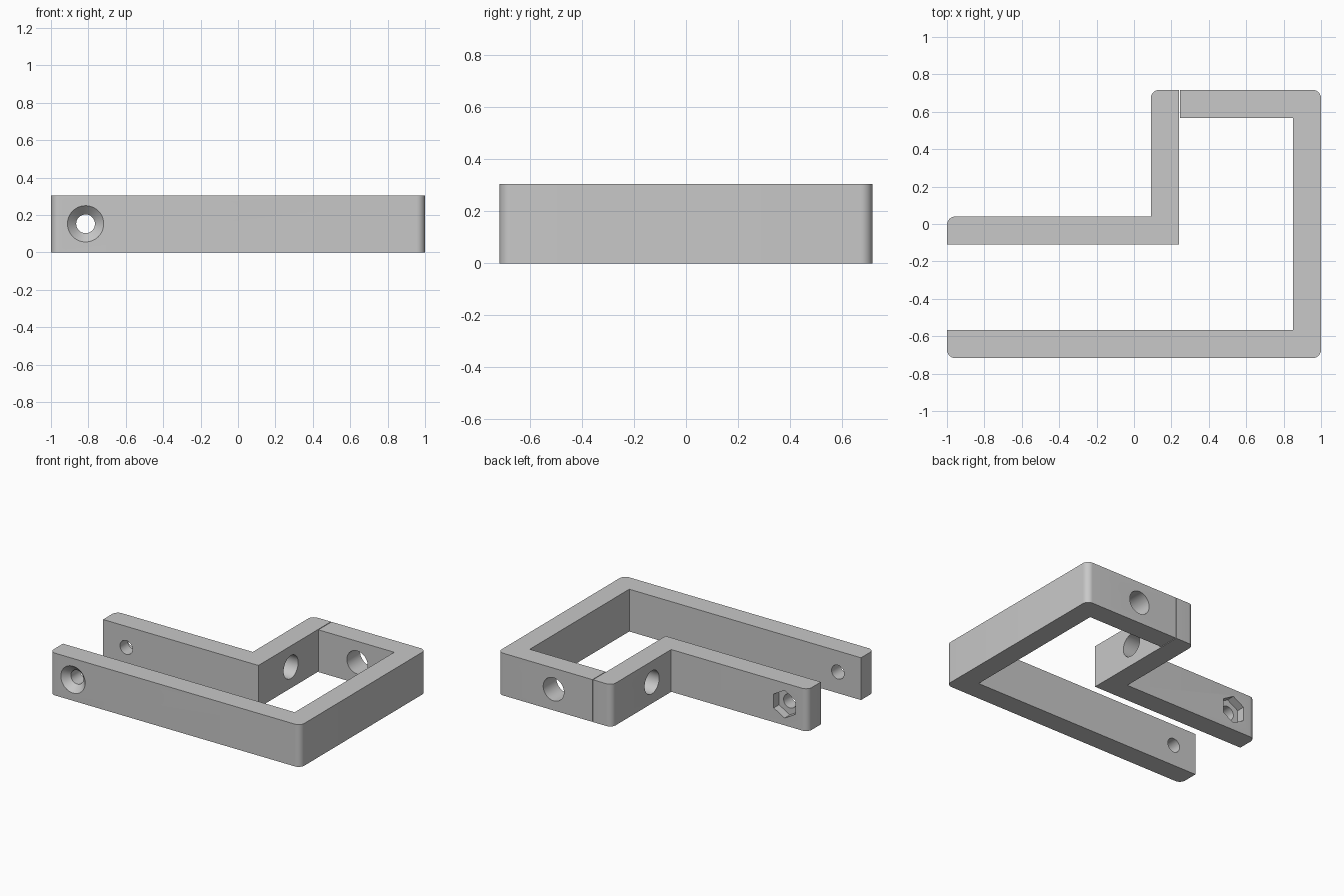
import bpy, bmesh, math

if "Cube" in bpy.data.objects:
    bpy.data.objects.remove(bpy.data.objects["Cube"], do_unlink=True)

H = 0.305          # bar height
MID = H / 2        # height of every hole
Y = 0.717          # half depth
T = 0.15           # bar thickness
SEAM = 0.24        # joint between the two brackets
ARM = -0.11        # front face of the short arm
BOLT_X = -0.815

grey = bpy.data.materials.new("plain grey")
grey.use_nodes = True
colour = (0.58, 0.58, 0.58, 1)
grey.diffuse_color = colour
grey.node_tree.nodes["Principled BSDF"].inputs["Base Color"].default_value = colour


def add_object(name, bm):
    bmesh.ops.recalc_face_normals(bm, faces=bm.faces[:])
    mesh = bpy.data.meshes.new(name)
    bm.to_mesh(mesh)
    bm.free()
    mesh.materials.append(grey)
    obj = bpy.data.objects.new(name, mesh)
    bpy.context.collection.objects.link(obj)
    return obj


def bracket(name, outline, rounded):
    """Extrude an outline and round the chosen upright edges."""
    bm = bmesh.new()
    base = bm.faces.new([bm.verts.new((x, y, 0)) for x, y in outline])
    ext = bmesh.ops.extrude_face_region(bm, geom=[base])["geom"]
    bmesh.ops.translate(bm, vec=(0, 0, H),
                        verts=[v for v in ext if isinstance(v, bmesh.types.BMVert)])
    spots = [outline[i] for i in rounded]
    edges = []
    for e in bm.edges:
        a, b = (v.co for v in e.verts)
        if abs(a.z - b.z) > H / 2 and any(
                math.dist((a.x, a.y), s) < 0.001 for s in spots):
            edges.append(e)
    bmesh.ops.bevel(bm, geom=edges, offset=0.045, segments=10,
                    profile=0.5, affect='EDGES')
    return add_object(name, bm)


def cutter(axis, across, stations, sides=48):
    """Loft rings of (distance, radius) along the x or y axis."""
    bm = bmesh.new()
    rings = []
    for d, r in stations:
        ring = []
        for i in range(sides):
            a = math.tau * i / sides
            s, z = across + r * math.sin(a), MID + r * math.cos(a)
            ring.append(bm.verts.new((d, s, z) if axis == "x" else (s, d, z)))
        rings.append(ring)
    for lo, hi in zip(rings, rings[1:]):
        for i in range(sides):
            j = (i + 1) % sides
            bm.faces.new((lo[i], lo[j], hi[j], hi[i]))
    bm.faces.new(rings[0])
    bm.faces.new(rings[-1])
    obj = add_object("hole_cutter", bm)
    obj.hide_render = True
    return obj


def cut(obj, cutters):
    """Cut all holes, keep the result as plain mesh, smooth the curves."""
    for c in cutters:
        mod = obj.modifiers.new("hole", 'BOOLEAN')
        mod.operation = 'DIFFERENCE'
        mod.solver = 'EXACT'
        mod.object = c
    bpy.context.view_layer.update()
    graph = bpy.context.evaluated_depsgraph_get()
    mesh = bpy.data.meshes.new_from_object(obj.evaluated_get(graph))
    obj.modifiers.clear()
    obj.data = mesh
    for c in cutters:
        bpy.data.objects.remove(c, do_unlink=True)
    bpy.ops.object.select_all(action='DESELECT')
    obj.select_set(True)
    bpy.context.view_layer.objects.active = obj
    bpy.ops.object.shade_smooth_by_angle(angle=math.radians(30))


# Large C-shaped bracket: front bar, side bar and back bar
start = SEAM + 0.005
large = bracket("large_bracket", [
    (-1, -Y), (1, -Y), (1, Y), (start, Y),
    (start, Y - T), (1 - T, Y - T), (1 - T, T - Y), (-1, T - Y)], (0, 1, 2))
cut(large, [
    # countersunk bolt hole
    cutter("y", BOLT_X, [(-Y - 0.01, 0.107), (-Y + 0.047, 0.05), (T - Y + 0.05, 0.05)]),
    # mounting hole in the back bar
    cutter("y", 0.555, [(Y - T - 0.05, 0.083), (Y + 0.05, 0.083)]),
])

# Small stepped bracket: upright leg and arm
small = bracket("stepped_bracket", [
    (-1, ARM), (SEAM, ARM), (SEAM, Y), (SEAM - T, Y),
    (SEAM - T, ARM + T), (-1, ARM + T)], (3, 5))
cut(small, [
    cutter("y", BOLT_X, [(ARM - 0.05, 0.05), (ARM + T + 0.05, 0.05)]),
    # hexagonal nut pocket
    cutter("y", BOLT_X, [(ARM + T - 0.06, 0.1), (ARM + T + 0.05, 0.1)], sides=6),
    # mounting hole in the leg
    cutter("x", 0.26, [(SEAM - T - 0.05, 0.083), (SEAM + 0.05, 0.083)]),
])
